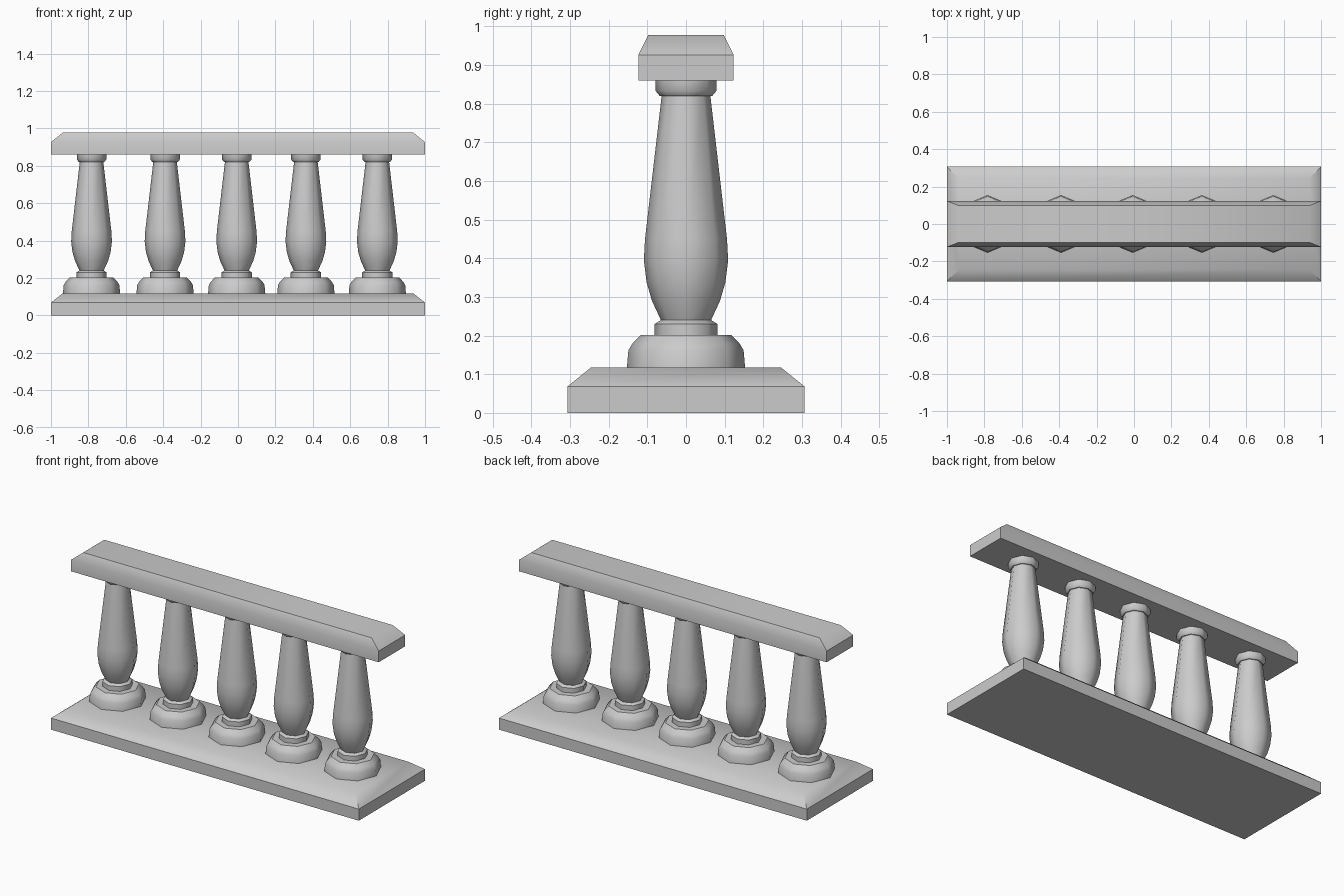
import bpy, bmesh, math

if "Cube" in bpy.data.objects:
    bpy.data.objects.remove(bpy.data.objects["Cube"])

stone = bpy.data.materials.new("grey stone")
stone.diffuse_color = (0.6, 0.6, 0.6, 1)
stone.use_nodes = True
stone.node_tree.nodes["Principled BSDF"].inputs["Base Color"].default_value = stone.diffuse_color


def finish(name, bm):
    bmesh.ops.recalc_face_normals(bm, faces=bm.faces)
    mesh = bpy.data.meshes.new(name)
    bm.to_mesh(mesh)
    bm.free()
    mesh.materials.append(stone)
    ob = bpy.data.objects.new(name, mesh)
    bpy.context.collection.objects.link(ob)
    bpy.ops.object.select_all(action='DESELECT')
    ob.select_set(True)
    bpy.context.view_layer.objects.active = ob
    bpy.ops.object.shade_smooth_by_angle(angle=math.radians(46))
    return ob


def loft(bm, rings):
    """Skin a stack of equal-length point rings and cap both ends."""
    rows = [[bm.verts.new(p) for p in ring] for ring in rings]
    n = len(rows[0])
    for a, b in zip(rows, rows[1:]):
        for i in range(n):
            j = (i + 1) % n
            bm.faces.new((a[i], a[j], b[j], b[i]))
    bm.faces.new(rows[0][::-1])
    bm.faces.new(rows[-1])


def slab(name, levels):
    bm = bmesh.new()
    loft(bm, [[(-x, -y, z), (x, -y, z), (x, y, z), (-x, y, z)] for x, y, z in levels])
    return finish(name, bm)


def turned(name, cx, profile, sides=8):
    bm = bmesh.new()
    loft(bm, [[(cx + r * math.cos(2 * math.pi * i / sides),
                r * math.sin(2 * math.pi * i / sides), z) for i in range(sides)]
              for r, z in profile])
    return finish(name, bm)


# Plinth and handrail, both with bevelled tops
slab("plinth", [(1, 0.307, 0), (1, 0.307, 0.068), (0.937, 0.245, 0.118)])
slab("handrail", [(1, 0.123, 0.86), (1, 0.123, 0.926), (0.937, 0.098, 0.977)])

# Five eight-sided turned balusters: foot, collar, vase body, cap
profile = [(0.153, 0.116), (0.149, 0.162), (0.138, 0.18), (0.117, 0.202),
           (0.081, 0.202), (0.081, 0.23), (0.065, 0.24),
           (0.088, 0.29), (0.102, 0.338), (0.109, 0.395), (0.106, 0.45),
           (0.063, 0.82), (0.068, 0.82), (0.079, 0.833), (0.079, 0.862)]
for k, x in enumerate((-0.783, -0.39, -0.007, 0.363, 0.745)):
    turned(f"baluster_{k + 1}", x, profile)
